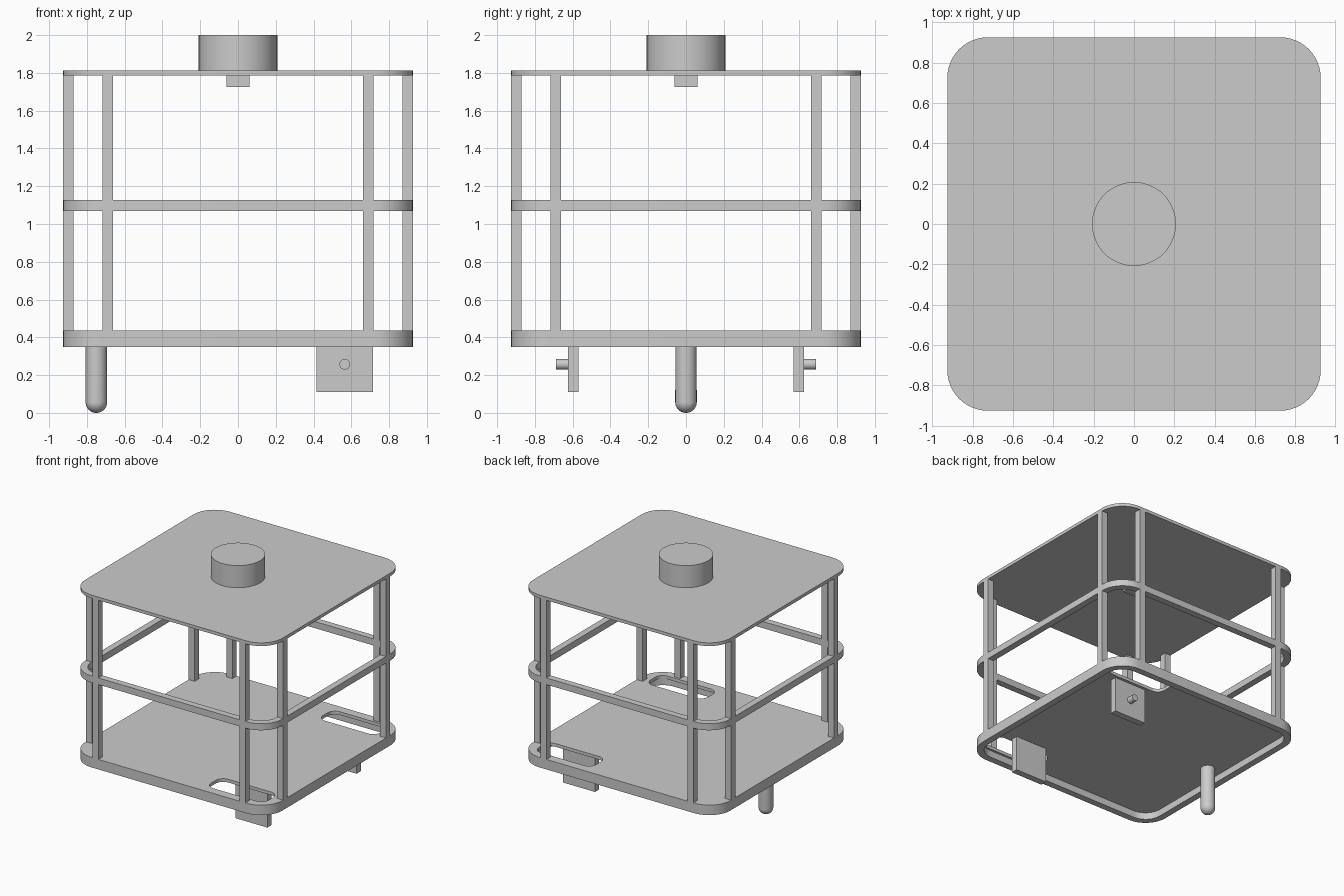
import bpy
import bmesh
from math import cos, sin, pi, radians

if "Cube" in bpy.data.objects:
    bpy.data.objects.remove(bpy.data.objects["Cube"], do_unlink=True)

grey = bpy.data.materials.new("light grey")
grey.use_nodes = True
GREY = (0.6, 0.6, 0.6, 1)
grey.diffuse_color = GREY
grey.node_tree.nodes["Principled BSDF"].inputs["Base Color"].default_value = GREY

HALF = 0.926      # half width of the frame
BAR = 0.056       # thickness of posts and rings
CORNER = 0.2      # frame corner radius
FLOOR_Z, FLOOR_TOP, ROOF_Z, ROOF_TOP = 0.408, 0.435, 1.785, 1.812


def finish(obj, name):
    obj.name = obj.data.name = name
    obj.data.materials.clear()
    obj.data.materials.append(grey)
    bpy.ops.object.select_all(action="DESELECT")
    obj.select_set(True)
    bpy.context.view_layer.objects.active = obj
    bpy.ops.object.shade_smooth_by_angle(angle=radians(30))
    return obj


def rounded_rect(cx, cy, hx, hy, r, steps=12):
    pts = []
    for q, (sx, sy) in enumerate([(1, 1), (-1, 1), (-1, -1), (1, -1)]):
        for i in range(steps + 1):
            a = (q + i / steps) * pi / 2
            pts.append((cx + sx * (hx - r) + r * cos(a), cy + sy * (hy - r) + r * sin(a)))
    return pts


def slab(name, z0, z1, loops):
    """Extrude an outline; further loops become holes."""
    curve = bpy.data.curves.new(name, "CURVE")
    curve.dimensions = "2D"
    curve.fill_mode = "BOTH"
    curve.extrude = (z1 - z0) / 2
    for pts in loops:
        spline = curve.splines.new("POLY")
        spline.points.add(len(pts) - 1)
        for point, (x, y) in zip(spline.points, pts):
            point.co = (x, y, 0, 1)
        spline.use_cyclic_u = True
    temp = bpy.data.objects.new(name, curve)
    bpy.context.collection.objects.link(temp)
    mesh = bpy.data.meshes.new_from_object(temp.evaluated_get(bpy.context.evaluated_depsgraph_get()))
    bpy.data.objects.remove(temp, do_unlink=True)
    bm = bmesh.new()
    bm.from_mesh(mesh)
    bmesh.ops.remove_doubles(bm, verts=bm.verts, dist=0.0001)
    bmesh.ops.recalc_face_normals(bm, faces=bm.faces)
    bmesh.ops.translate(bm, verts=bm.verts, vec=(0, 0, (z0 + z1) / 2))
    bm.to_mesh(mesh)
    bm.free()
    obj = bpy.data.objects.new(name, mesh)
    bpy.context.collection.objects.link(obj)
    return finish(obj, name)


def box(name, center, size):
    bpy.ops.mesh.primitive_cube_add(size=1, location=center)
    obj = bpy.context.object
    obj.scale = size
    bpy.ops.object.transform_apply(location=False, rotation=False, scale=True)
    return finish(obj, name)


def cylinder(name, center, radius, depth, rotation=(0, 0, 0), sides=64):
    bpy.ops.mesh.primitive_cylinder_add(vertices=sides, radius=radius, depth=depth,
                                        location=center, rotation=rotation)
    return finish(bpy.context.object, name)


# Plates and rings
outer = rounded_rect(0, 0, HALF, HALF, CORNER)
inner = rounded_rect(0, 0, HALF - BAR, HALF - BAR, CORNER - BAR)
wheel_slots = [rounded_rect(0.565, side * 0.75, 0.27, 0.1, 0.07) for side in (-1, 1)]
slab("floor_plate", FLOOR_Z, FLOOR_TOP, [outer] + wheel_slots)
slab("roof_plate", ROOF_Z, ROOF_TOP, [outer])
slab("bottom_ring", 0.35, FLOOR_Z, [outer, inner])
slab("middle_ring", 1.07, 1.126, [outer, inner])

# Upright posts, a pair beside each corner
edge, inset = HALF - BAR / 2, 0.69
post_z, post_h = (FLOOR_TOP + ROOF_Z) / 2, ROOF_Z - FLOOR_TOP
for sx, x_name in ((1, "left"), (-1, "right")):
    for sy, y_name in ((-1, "front"), (1, "back")):
        box(f"{y_name}_post_{x_name}", (sx * inset, sy * edge, post_z), (BAR, BAR, post_h))
        box(f"{x_name}_post_{y_name}", (sx * edge, sy * inset, post_z), (BAR, BAR, post_h))

# Roof turret and the small block beneath the roof
cylinder("roof_turret", (0, 0, (ROOF_TOP + 2) / 2), 0.208, 2 - ROOF_TOP)
box("roof_sensor", (0, 0, 1.755), (0.12, 0.12, 0.06))

# Motor brackets with stub axles
for side, name in ((-1, "front"), (1, "back")):
    box(f"{name}_bracket", (0.565, side * 0.598, 0.259), (0.298, 0.056, 0.298))
    cylinder(f"{name}_axle", (0.565, side * 0.655, 0.257), 0.028, 0.066, (pi / 2, 0, 0), 32)

# Caster pin with a rounded tip
R = 0.057
bpy.ops.mesh.primitive_uv_sphere_add(segments=48, ring_count=24, radius=R, location=(-0.75, 0, R))
caster = bpy.context.object
for v in caster.data.vertices:
    if v.co.z > 0.0001:
        v.co.z += FLOOR_Z - 2 * R
bm = bmesh.new()
bm.from_mesh(caster.data)
# Square off the hidden upper end against the floor plate
bmesh.ops.bisect_plane(bm, geom=bm.verts[:] + bm.edges[:] + bm.faces[:], plane_co=(0, 0, FLOOR_Z - 2 * R),
                       plane_no=(0, 0, 1), clear_outer=True)
bmesh.ops.translate(bm, verts=[v for v in bm.verts if v.co.z > 0.1], vec=(0, 0, R))
bmesh.ops.holes_fill(bm, edges=[e for e in bm.edges if e.is_boundary])
bm.to_mesh(caster.data)
bm.free()
finish(caster, "caster_pin")
